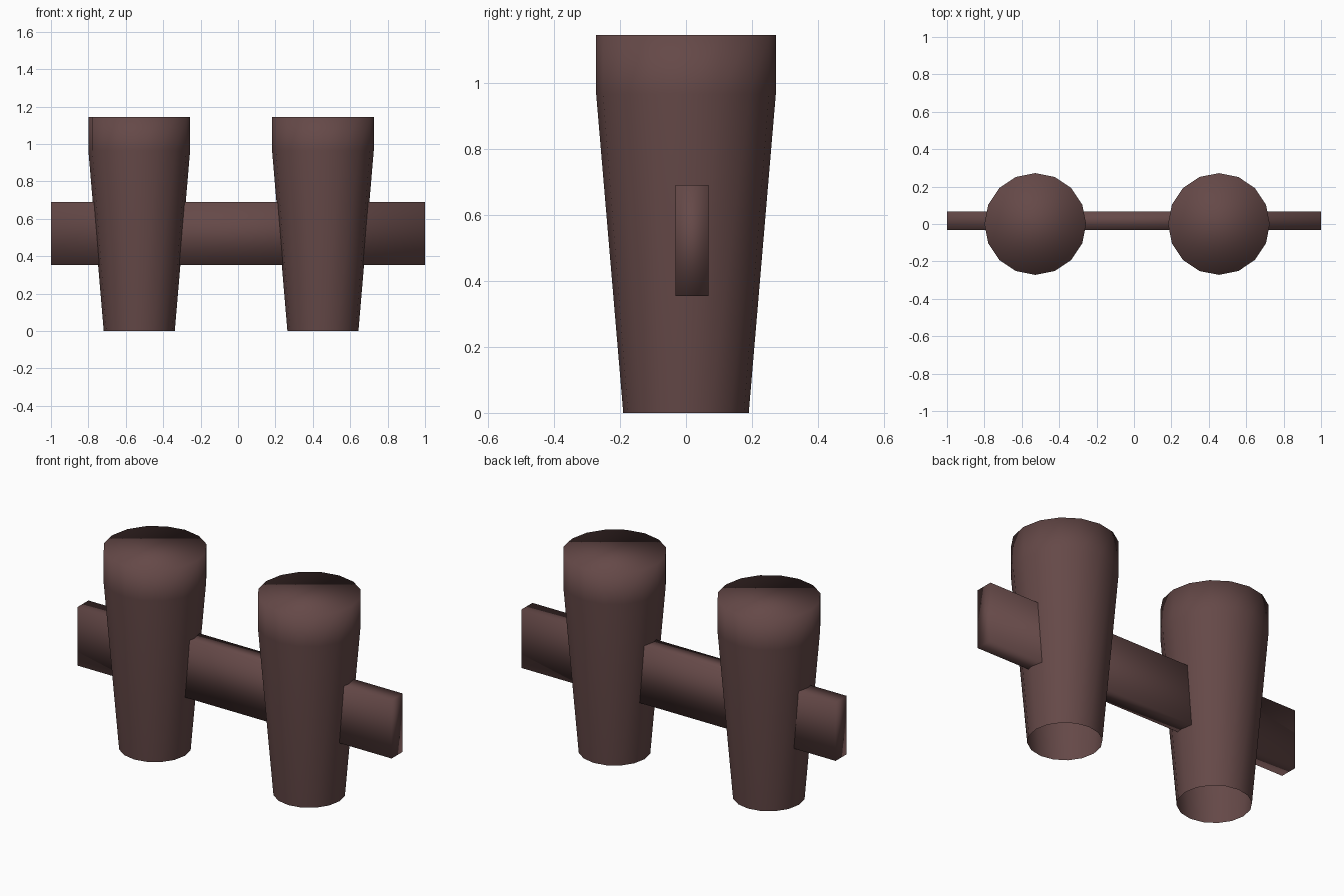
import bpy, bmesh, math

if "Cube" in bpy.data.objects:
    bpy.data.objects.remove(bpy.data.objects["Cube"])

# Single dark brown wood colour
wood = bpy.data.materials.new("dark_brown_wood")
wood.diffuse_color = (0.13, 0.066, 0.064, 1)
wood.use_nodes = True
wood.node_tree.nodes["Principled BSDF"].inputs["Base Color"].default_value = wood.diffuse_color


def finish(name, bm):
    bmesh.ops.recalc_face_normals(bm, faces=bm.faces)
    mesh = bpy.data.meshes.new(name)
    for f in bm.faces:
        f.smooth = True
    bm.to_mesh(mesh)
    bm.free()
    mesh.materials.append(wood)
    obj = bpy.data.objects.new(name, mesh)
    bpy.context.collection.objects.link(obj)
    return obj


def post(name, x, sides=16):
    # Tapered post: open foot, flared shaft, straight collar, flat cap
    bm = bmesh.new()
    rings = []
    for r, z in ((0.19, 0.0), (0.272, 0.965), (0.272, 1.145)):
        rings.append([bm.verts.new((x + r * math.cos(i * math.tau / sides),
                                    r * math.sin(i * math.tau / sides), z))
                      for i in range(sides)])
    for low, high in zip(rings, rings[1:]):
        for i in range(sides):
            j = (i + 1) % sides
            bm.faces.new((low[i], low[j], high[j], high[i]))
    bm.faces.new(rings[-1])
    return finish(name, bm)


post("left_post", -0.528)
post("right_post", 0.454)

# Plank running through both posts
bm = bmesh.new()
bmesh.ops.create_cube(bm, size=1)
bmesh.ops.scale(bm, vec=(2.0, 0.1, 0.336), verts=bm.verts)
bmesh.ops.translate(bm, vec=(0, 0.018, 0.522), verts=bm.verts)
finish("rail", bm)
